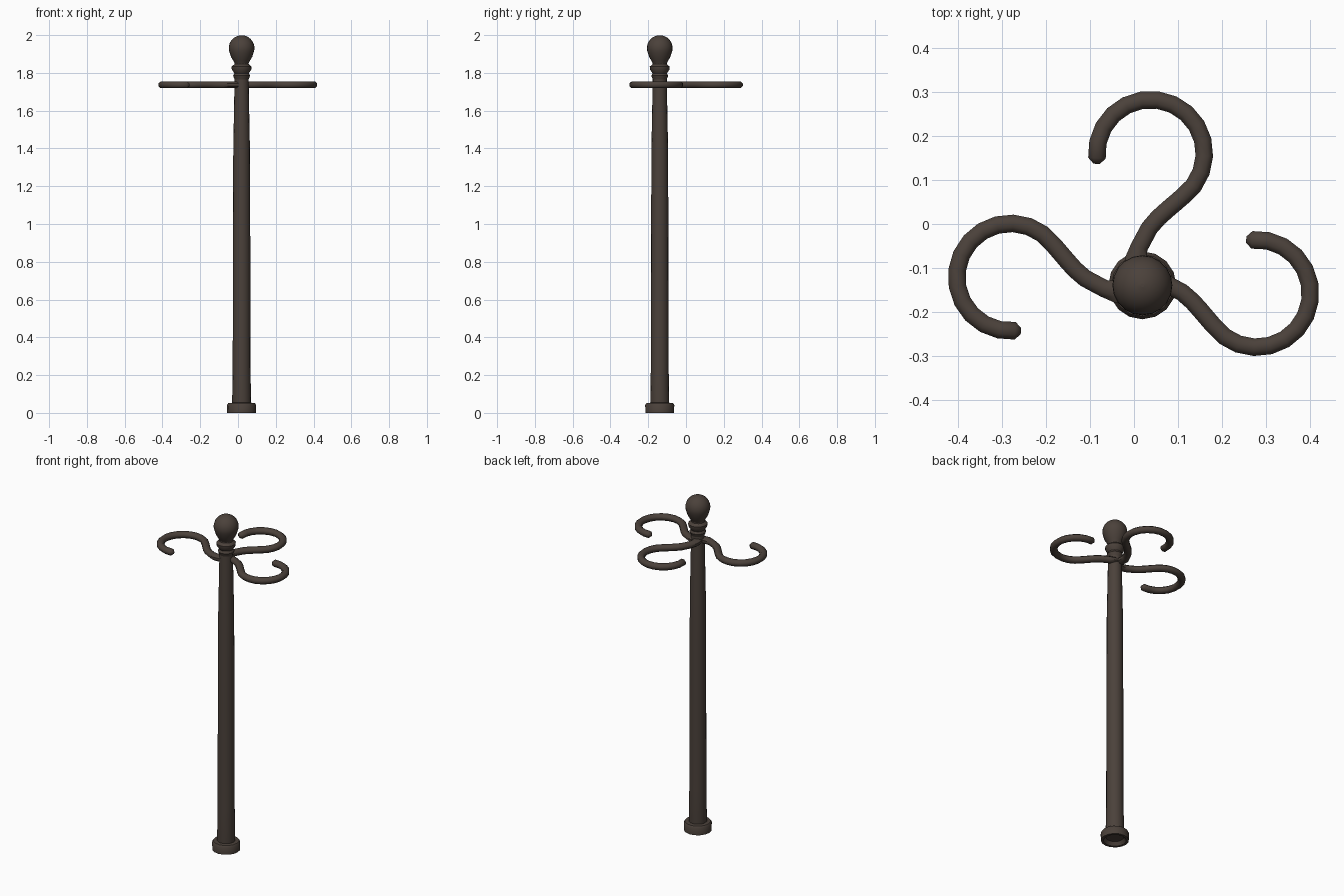
import bpy, bmesh, math
from mathutils import Vector

if "Cube" in bpy.data.objects:
    bpy.data.objects.remove(bpy.data.objects["Cube"])

PX, PY = 0.019, -0.139   # pole axis
ARM_Z = 1.737

iron = bpy.data.materials.new("dark_brown_iron")
iron.diffuse_color = (0.07, 0.053, 0.043, 1)
iron.use_nodes = True
iron.node_tree.nodes["Principled BSDF"].inputs["Base Color"].default_value = iron.diffuse_color


def finish(name, bm, angle=40):
    bmesh.ops.recalc_face_normals(bm, faces=bm.faces[:])
    me = bpy.data.meshes.new(name)
    bm.to_mesh(me)
    bm.free()
    me.materials.append(iron)
    ob = bpy.data.objects.new(name, me)
    bpy.context.collection.objects.link(ob)
    bpy.ops.object.select_all(action='DESELECT')
    ob.select_set(True)
    bpy.context.view_layer.objects.active = ob
    bpy.ops.object.shade_smooth_by_angle(angle=math.radians(angle))
    return ob


def skin(bm, rings):
    """Join rings of points with quads and cap both ends."""
    vs = [[bm.verts.new(p) for p in r] for r in rings]
    n = len(vs[0])
    for a, b in zip(vs, vs[1:]):
        for i in range(n):
            j = (i + 1) % n
            bm.faces.new((a[i], a[j], b[j], b[i]))
    bm.faces.new(vs[0])
    bm.faces.new(vs[-1])


def lathe(name, profile, sides):
    bm = bmesh.new()
    skin(bm, [[(PX + r * math.cos(math.tau * i / sides),
                PY + r * math.sin(math.tau * i / sides), z)
               for i in range(sides)] for r, z in profile])
    return finish(name, bm)


# Base foot with recessed underside
lathe("base_foot", [(0.048, 0.02), (0.062, 0.0), (0.076, 0.0), (0.077, 0.042),
                    (0.070, 0.052), (0.048, 0.054)], 16)

# Tapered pole
lathe("pole", [(0.047, 0.022), (0.050, 0.06), (0.047, 0.25), (0.046, 0.9),
               (0.044, 1.4), (0.038, 1.72), (0.037, 1.78)], 16)

# Turned collar under the ball
lathe("neck_collar", [(0.037, 1.765), (0.045, 1.785), (0.038, 1.798),
                      (0.052, 1.818), (0.053, 1.833), (0.038, 1.846),
                      (0.036, 1.87)], 16)

# Ball finial, drawn in towards the neck
ball = [(0.036, 1.848), (0.045, 1.866), (0.056, 1.884)]
for k in range(11):
    t = math.radians(-22 + k * 11)
    ball.append((0.068 * math.cos(t), 1.931 + 0.068 * math.sin(t)))
ball.append((0.004, 1.999))
lathe("ball_finial", ball, 20)

# Hook path, relative to the pole: short S-bend then most of a circle
CX, CY, R = 0.0185, 0.299, 0.122
path = [(-0.012, 0.018), (-0.015, 0.06), (-0.007, 0.087), (0.016, 0.130),
        (0.036, 0.153), (0.056, 0.171), (0.076, 0.188)]
for k in range(15):
    a = math.radians(-54 + k * 239 / 14)
    path.append((CX + R * math.cos(a), CY + R * math.sin(a)))


def hook(name, turn, inset):
    pts = [Vector((x, y - inset, 0)) for x, y in path]
    t_end = (pts[-1] - pts[-2]).normalized()
    pts.append(pts[-1] + t_end * 0.013)      # blunt tapered tip
    rings = []
    c, s = math.cos(turn), math.sin(turn)
    for i, p in enumerate(pts):
        t = (pts[min(i + 1, len(pts) - 1)] - pts[max(i - 1, 0)]).normalized()
        nrm = Vector((t.y, -t.x, 0))
        w = 0.35 if i == len(pts) - 1 else 1.25 if i < 2 else 1.0
        ring = []
        for k in range(8):
            a = math.tau * (k + 0.5) / 8
            q = p + nrm * (0.0215 * w * math.cos(a))
            z = 0.0195 * min(w, 1) * math.sin(a)
            ring.append((PX + c * q.x - s * q.y, PY + s * q.x + c * q.y, ARM_Z + z))
        rings.append(ring)
    bm = bmesh.new()
    skin(bm, rings)
    finish(name, bm, 50)


# Three hooks at quarter turns; the right one sits deeper in the pole
hook("back_hook", 0, 0)
hook("left_hook", math.pi / 2, 0)
hook("right_hook", -math.pi / 2, 0.04)
